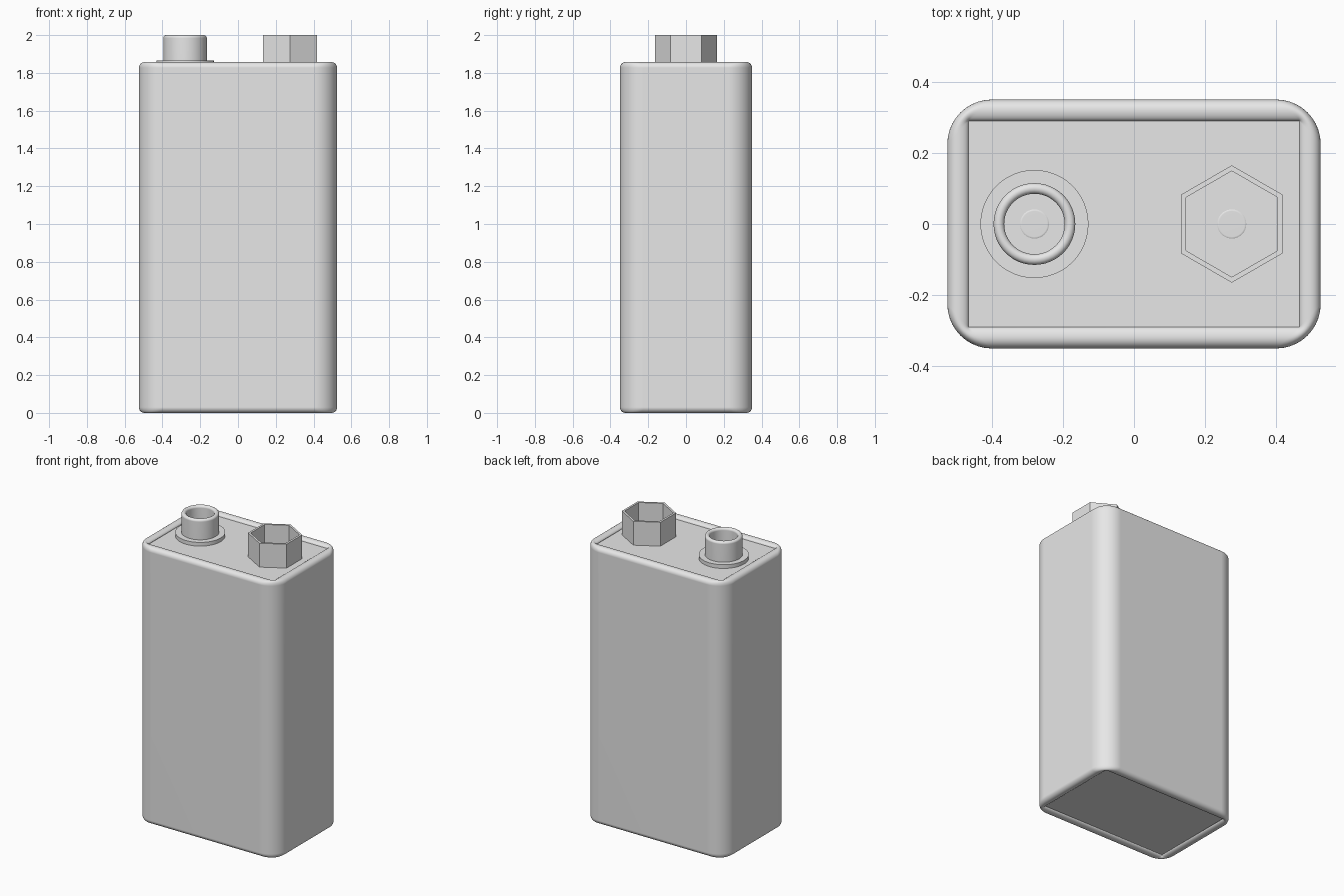
import bpy, bmesh, math

if "Cube" in bpy.data.objects:
    bpy.data.objects.remove(bpy.data.objects["Cube"])

steel = bpy.data.materials.new("plain grey")
steel.diffuse_color = (0.8, 0.8, 0.8, 1)
steel.use_nodes = True
steel.node_tree.nodes["Principled BSDF"].inputs["Base Color"].default_value = steel.diffuse_color


def loft(name, rings, angle=35):
    """Skin a stack of equal-length rings, capping both ends."""
    bm = bmesh.new()
    loops = [[bm.verts.new(p) for p in ring] for ring in rings]
    n = len(loops[0])
    for a, b in zip(loops, loops[1:]):
        for i in range(n):
            j = (i + 1) % n
            bm.faces.new((a[i], a[j], b[j], b[i]))
    bm.faces.new(loops[0][::-1])
    bm.faces.new(loops[-1])
    bmesh.ops.remove_doubles(bm, verts=bm.verts, dist=1e-5)
    bmesh.ops.recalc_face_normals(bm, faces=bm.faces)
    mesh = bpy.data.meshes.new(name)
    bm.to_mesh(mesh)
    bm.free()
    mesh.materials.append(steel)
    ob = bpy.data.objects.new(name, mesh)
    bpy.context.collection.objects.link(ob)
    bpy.ops.object.select_all(action='DESELECT')
    ob.select_set(True)
    bpy.context.view_layer.objects.active = ob
    bpy.ops.object.shade_smooth_by_angle(angle=math.radians(angle))
    mod = ob.modifiers.new("flat_face_shading", 'WEIGHTED_NORMAL')
    mod.keep_sharp = True
    return ob


def rounded_rect(hx, hy, r, z, seg=10):
    pts = []
    for k, (sx, sy) in enumerate([(1, 1), (-1, 1), (-1, -1), (1, -1)]):
        for i in range(seg + 1):
            a = math.pi / 2 * (k + i / seg)
            pts.append((sx * (hx - r) + r * math.cos(a),
                        sy * (hy - r) + r * math.sin(a), z))
    return pts


def turned(name, x, profile, n=48):
    """Turn a (radius, height) profile about a vertical axis at x."""
    start = math.pi / 2
    return loft(name, [[(x + r * math.cos(start + 2 * math.pi * i / n),
                         r * math.sin(start + 2 * math.pi * i / n), z)
                        for i in range(n)] for r, z in profile])


# case: rounded box whose ends roll over a bead into a recessed panel
TOP, PANEL, BEAD = 1.857, 1.84, 0.03
bead = []
for i in range(13):
    a = math.pi * i / 12
    drop = BEAD if i <= 6 else TOP - PANEL
    bead.append((BEAD * (1 - math.cos(a)), drop * (1 - math.sin(a))))


def case_ring(d, z):
    return rounded_rect(0.525 - d, 0.35 - d, 0.125 * (1 - d / (2 * BEAD)), z)


loft("battery_case", [case_ring(d, h) for d, h in reversed(bead)]
     + [case_ring(d, TOP - h) for d, h in bead])

# round terminal: flange, hollow cup with a rolled lip
turned("round_terminal_flange", -0.28, [(0.152, PANEL - 0.005), (0.152, 1.865)])
lip = [(0.1 + 0.015 * math.cos(math.pi * i / 8),
        1.985 + 0.015 * math.sin(math.pi * i / 8)) for i in range(9)]
turned("round_terminal_cup", -0.28, [(0.115, 1.86)] + lip + [(0.085, 1.87)])

# hexagonal terminal: thin-walled open cup
turned("hex_terminal_cup", 0.275,
       [(0.165, PANEL - 0.005), (0.165, 2.0), (0.149, 2.0), (0.149, 1.85)], n=6)

# rivets on the cup floors
for label, x, z in (("round", -0.28, 1.868), ("hex", 0.275, 1.848)):
    turned(label + "_terminal_rivet", x,
           [(0.041, z), (0.041, z + 0.005), (0.036, z + 0.008)], n=32)
